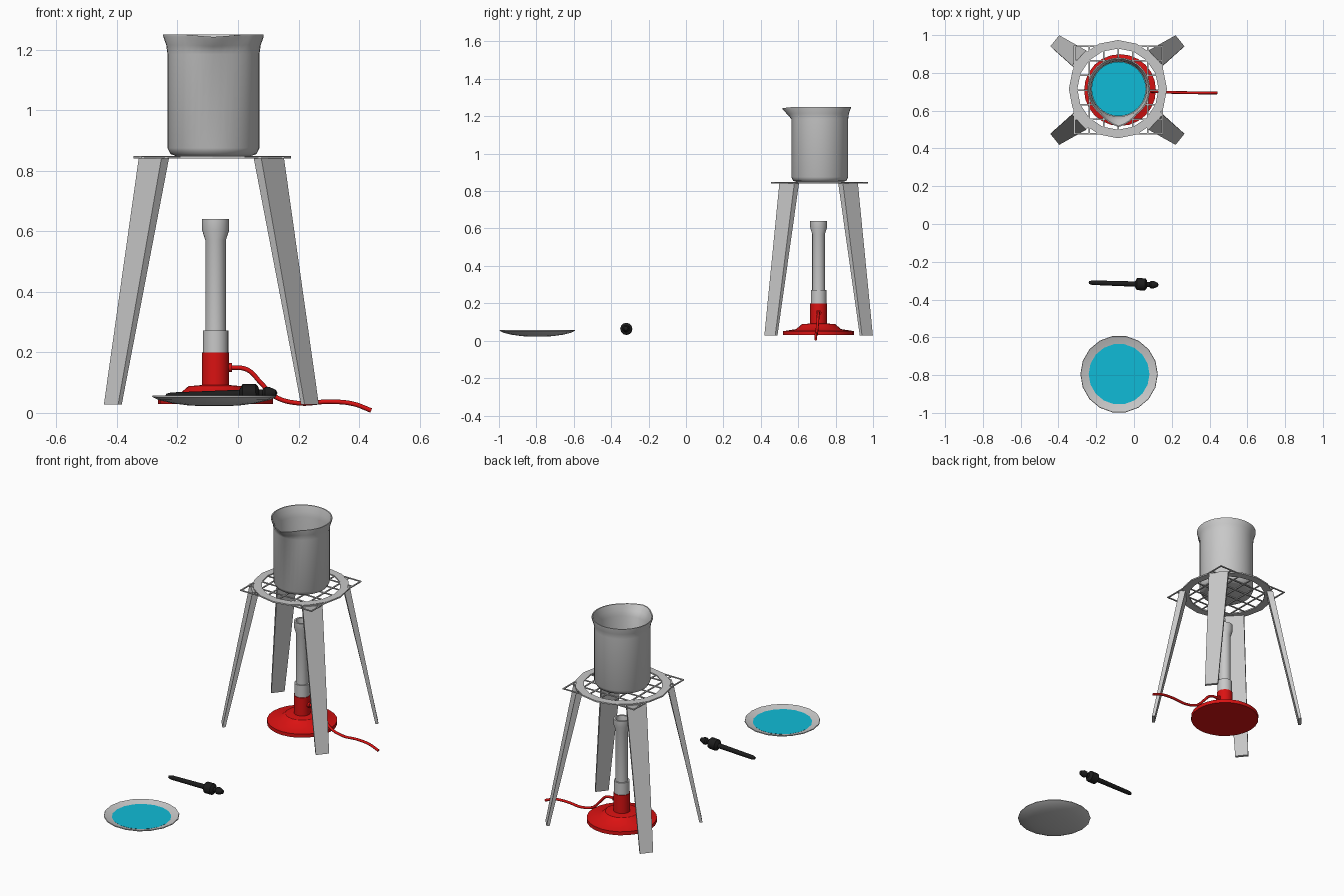
import bpy, bmesh, math
from mathutils import Vector

if "Cube" in bpy.data.objects:
    bpy.data.objects.remove(bpy.data.objects["Cube"])


def material(name, rgb):
    m = bpy.data.materials.new(name)
    m.diffuse_color = (*rgb, 1)
    m.use_nodes = True
    m.node_tree.nodes["Principled BSDF"].inputs["Base Color"].default_value = m.diffuse_color
    return m


STEEL = material("light_grey", (0.58, 0.58, 0.58))
RED = material("red", (0.70, 0.006, 0.006))
BLUE = material("blue_liquid", (0.005, 0.50, 0.68))
BLACK = material("black", (0.012, 0.012, 0.012))


def finish(name, bm, mat, smooth=35):
    bmesh.ops.recalc_face_normals(bm, faces=bm.faces[:])
    me = bpy.data.meshes.new(name)
    bm.to_mesh(me)
    bm.free()
    me.materials.append(mat)
    ob = bpy.data.objects.new(name, me)
    bpy.context.collection.objects.link(ob)
    if smooth:
        bpy.ops.object.select_all(action='DESELECT')
        ob.select_set(True)
        bpy.context.view_layer.objects.active = ob
        bpy.ops.object.shade_smooth_by_angle(angle=math.radians(smooth))
    return ob


def lathe(profile, center, seg=24, closed=False):
    """Spin (radius, height) points about z; radius 0 makes a pole."""
    bm = bmesh.new()
    rings = []
    for r, z in profile:
        if r == 0:
            rings.append([bm.verts.new((center[0], center[1], z))])
        else:
            rings.append([bm.verts.new((center[0] + r * math.cos(2 * math.pi * i / seg),
                                        center[1] + r * math.sin(2 * math.pi * i / seg), z))
                          for i in range(seg)])
    pairs = list(zip(rings, rings[1:]))
    if closed:
        pairs.append((rings[-1], rings[0]))
    for a, b in pairs:
        for i in range(seg):
            j = (i + 1) % seg
            vs = [a[i % len(a)], a[j % len(a)], b[j % len(b)], b[i % len(b)]]
            bm.faces.new(list(dict.fromkeys(vs)))
    return bm


def add_box(bm, lo, hi):
    v = [bm.verts.new((x, y, z)) for z in (lo[2], hi[2])
         for x, y in ((lo[0], lo[1]), (hi[0], lo[1]), (hi[0], hi[1]), (lo[0], hi[1]))]
    add_hexahedron(bm, v)


def add_hexahedron(bm, v):
    bm.faces.new(v[3::-1])
    bm.faces.new(v[4:])
    for i in range(4):
        j = (i + 1) % 4
        bm.faces.new((v[i], v[j], v[j + 4], v[i + 4]))


# Tripod: four splayed tapering legs and a flat ring
TX, TY = -0.088, 0.709
for sx, side in ((-1, "left"), (1, "right")):
    for sy, end in ((-1, "front"), (1, "back")):
        bm = bmesh.new()
        vs = []
        for z, (ax, ay), (bx, by), t in ((0.028, (0.355, 0.232), (0.308, 0.29), 0.012),
                                         (0.841, (0.24, 0.13), (0.165, 0.21), 0.025)):
            for x, y in ((ax, ay), (bx, by), (bx - t, by - t), (ax - t, ay - t)):
                vs.append(bm.verts.new((TX + sx * x, TY + sy * y, z)))
        add_hexahedron(bm, vs)
        finish(f"tripod_leg_{end}_{side}", bm, STEEL, 0)

finish("tripod_ring", lathe([(0.26, 0.84), (0.26, 0.848), (0.215, 0.848), (0.215, 0.84)],
                            (-0.085, 0.714), 16, True), STEEL, 0)

# Wire gauze
bm = bmesh.new()
H, W, N = 0.232, 0.004, 6
for i in range(N + 1):
    o = -H + 2 * H * i / N
    gx, gy = -0.083, 0.709
    add_box(bm, (gx + o - W, gy - H - W, 0.841), (gx + o + W, gy + H + W, 0.846))
    add_box(bm, (gx - H - W, gy + o - W, 0.8415), (gx + H + W, gy + o + W, 0.8465))
finish("wire_gauze", bm, STEEL, 0)

# Beaker with flared lip and pouring spout
BX, BY = -0.081, 0.715
bm = lathe([(0, 0.849), (0.125, 0.849), (0.142, 0.855), (0.152, 0.875), (0.152, 1.185),
            (0.156, 1.215), (0.166, 1.243), (0.166, 1.25), (0.160, 1.25), (0.150, 1.215),
            (0.146, 1.185), (0.146, 0.875), (0.12, 0.858), (0, 0.858)], (BX, BY), 40)
for v in bm.verts:
    d = Vector((v.co.x - BX, v.co.y - BY))
    if v.co.z > 1.19 and d.length > 0.01:
        w = max(0, 1 - abs(math.atan2(d.x, -d.y)) / 0.6)
        rise = (v.co.z - 1.18) / 0.07
        d = d.normalized() * (0.036 * w * rise)
        v.co.x += d.x
        v.co.y += d.y
        v.co.z -= 0.008 * w * rise
finish("beaker", bm, STEEL, 50)
finish("beaker_liquid", lathe([(0, 0.945), (0.144, 0.945), (0.144, 0.95), (0, 0.95)],
                              (BX, BY), 32), BLUE)

# Gas burner
C = (-0.074, 0.709)
finish("burner_base", lathe([(0, 0.03), (0.19, 0.03), (0.19, 0.051), (0.12, 0.062),
                             (0.09, 0.088), (0.045, 0.092), (0.045, 0.2), (0, 0.2)], C, 24), RED)
finish("burner_collar", lathe([(0, 0.198), (0.042, 0.198), (0.042, 0.272), (0, 0.272)], C), STEEL)
finish("burner_tube", lathe([(0.034, 0.26), (0.034, 0.57), (0.045, 0.605), (0.045, 0.64),
                             (0.034, 0.64), (0.026, 0.57), (0.026, 0.4), (0, 0.4)], C), STEEL)


def oriented_lathe(profile, start, end, seg):
    """Spin a profile along the line from start to end."""
    bm = lathe(profile, (0, 0), seg)
    s, e = Vector(start), Vector(end)
    q = (e - s).to_track_quat('Z', 'Y')
    for v in bm.verts:
        v.co = q @ v.co + s
    return bm


finish("gas_inlet", oriented_lathe([(0, 0), (0.009, 0), (0.009, 0.035), (0.015, 0.035),
                                    (0.015, 0.05), (0, 0.05)],
                                   (-0.07, 0.709, 0.15), (0.0, 0.709, 0.15), 12), RED)

# Rubber hose
cu = bpy.data.curves.new("hose_path", 'CURVE')
cu.dimensions = '3D'
cu.bevel_depth, cu.bevel_resolution, cu.resolution_u = 0.0075, 2, 6
cu.use_fill_caps = True
path = [(-0.025, 0.709, 0.15), (0.03, 0.707, 0.143), (0.075, 0.704, 0.1), (0.12, 0.70, 0.055),
        (0.2, 0.697, 0.032), (0.3, 0.695, 0.037), (0.38, 0.694, 0.03), (0.44, 0.694, 0.008)]
sp = cu.splines.new('BEZIER')
sp.bezier_points.add(len(path) - 1)
for p, co in zip(sp.bezier_points, path):
    p.co = co
    p.handle_left_type = p.handle_right_type = 'AUTO'
cu.materials.append(RED)
hose = bpy.data.objects.new("gas_hose", cu)
bpy.context.collection.objects.link(hose)

# Shallow dish with liquid
D = (-0.079, -0.795)
finish("dish", lathe([(0, 0.022), (0.08, 0.024), (0.14, 0.032), (0.185, 0.043), (0.205, 0.053),
                      (0.203, 0.057), (0.185, 0.051), (0.14, 0.039), (0.08, 0.031), (0, 0.03)],
                     D, 18), STEEL)
finish("dish_liquid", lathe([(0, 0.04), (0.155, 0.04), (0.161, 0.046), (0, 0.046)], D, 18), BLUE)

# Dropper: tapered stem, collar and bulb in one spun profile
finish("dropper", oriented_lathe(
    [(0, 0), (0.008, 0.003), (0.012, 0.02), (0.014, 0.245), (0.022, 0.25), (0.032, 0.256),
     (0.032, 0.3), (0.022, 0.308), (0.013, 0.31), (0.013, 0.322), (0.02, 0.33), (0.02, 0.345),
     (0.011, 0.365), (0, 0.371)],
    (-0.24, -0.31, 0.055), (0.13, -0.322, 0.066), 12), BLACK)
